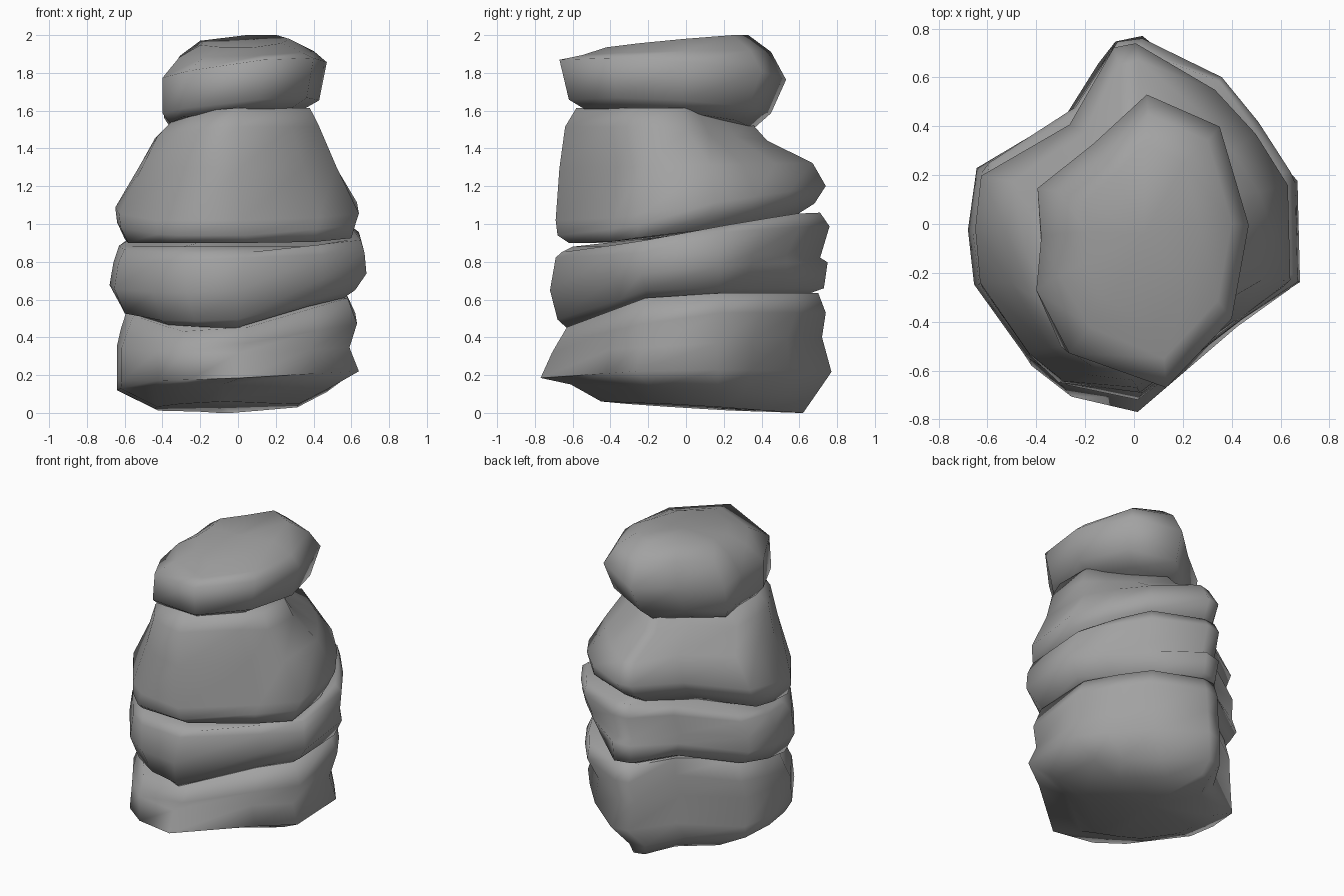
import bpy, bmesh, math
from mathutils import Vector

cube = bpy.data.objects.get("Cube")
if cube:
    bpy.data.objects.remove(cube, do_unlink=True)

stone_grey = bpy.data.materials.new("stone_grey")
stone_grey.use_nodes = True
grey = (0.36, 0.36, 0.36, 1)
stone_grey.diffuse_color = grey
bsdf = stone_grey.node_tree.nodes["Principled BSDF"]
bsdf.inputs["Base Color"].default_value = grey
bsdf.inputs["Roughness"].default_value = 0.9

# Plan outlines, counter-clockwise from the right-hand front corner
POINTED = [(.42, -.39), (.64, -.25), (.63, .16), (.48, .3), (.27, .5), (.04, .77),
           (-.08, .74), (-.25, .46), (-.62, .23), (-.65, -.03), (-.63, -.26),
           (-.43, -.56), (-.22, -.68), (-.02, -.77)]
BROAD = [(.44, -.42), (.66, -.25), (.65, .2), (.52, .43), (.38, .62), (.02, .76),
         (-.08, .75), (-.26, .47), (-.62, .23), (-.66, -.03), (-.63, -.26),
         (-.43, -.56), (-.33, -.69), (.06, -.71)]
NOTCHED = [(.44, -.42), (.65, -.25), (.64, .15), (.52, .42), (.38, .6), (-.01, .75),
           (-.08, .74), (-.27, .38), (-.63, .17), (-.65, -.03), (-.63, -.26),
           (-.43, -.56), (-.33, -.68), (.06, -.7)]
SMALL = [(.4, -.38), (.47, 0), (.35, .4), (.05, .53), (-.17, .33), (-.4, .15),
         (-.38, -.05), (-.4, -.25), (-.21, -.5), (.13, -.66)]
SMALL_BLUNT = [(.4, -.38), (.47, 0), (.35, .4), (.05, .53), (-.17, .33), (-.4, .15),
               (-.39, -.05), (-.41, -.28), (-.33, -.54), (.13, -.66)]


def fit(value, values, low, high):
    """Map a value from the range of values to low..high."""
    return low + (value - min(values)) / (max(values) - min(values)) * (high - low)


def stone(name, lower, upper, rings):
    """Loft from the lower to the upper outline.
    ring = x range, y range, (height, x slope, y slope), z limits."""
    bm = bmesh.new()
    loops = []
    for k, (x_range, y_range, (height, slope_x, slope_y), (floor, ceiling)) in enumerate(rings):
        blend = k / (len(rings) - 1)
        outline = [Vector(a).lerp(Vector(b), blend) for a, b in zip(lower, upper)]
        xs, ys = zip(*outline)
        loop = []
        for px, py in outline:
            x, y = fit(px, xs, *x_range), fit(py, ys, *y_range)
            z = height + slope_x * x + slope_y * y
            loop.append(bm.verts.new((x, y, max(floor, min(ceiling, z)))))
        loops.append(loop)
    n = len(lower)
    for low, high in zip(loops, loops[1:]):
        for i in range(n):
            j = (i + 1) % n
            bm.faces.new((low[i], low[j], high[j], high[i]))
    caps = [bm.faces.new(loops[0][::-1]), bm.faces.new(loops[-1])]
    bmesh.ops.poke(bm, faces=caps)
    bmesh.ops.recalc_face_normals(bm, faces=bm.faces)
    mesh = bpy.data.meshes.new(name)
    bm.to_mesh(mesh)
    bm.free()
    mesh.materials.append(stone_grey)
    obj = bpy.data.objects.new(name, mesh)
    bpy.context.collection.objects.link(obj)
    bpy.ops.object.select_all(action='DESELECT')
    obj.select_set(True)
    bpy.context.view_layer.objects.active = obj
    bpy.ops.object.shade_smooth_by_angle(angle=math.radians(85))


# Base stone, its top sloping down to the front
stone("base_stone", POINTED, BROAD, [
    ((-.44, .32), (-.45, .62), (.035, .02, -.06), (0, .1)),
    ((-.64, .48), (-.61, .68), (.12, 0, -.05), (0, .2)),
    ((-.64, .64), (-.77, .77), (.2, .04, .02), (0, .3)),
    ((-.64, .59), (-.71, .72), (.36, 0, .06), (.3, .4)),
    ((-.62, .63), (-.68, .74), (.48, .05, .17), (.37, .53)),
    ((-.58, .58), (-.63, .7), (.62, .08, .27), (.42, .635)),
])

# Second stone, tilted forwards
stone("lower_middle_stone", POINTED, BROAD, [
    ((-.56, .56), (-.63, .62), (.62, .08, .27), (.43, .62)),
    ((-.62, .62), (-.68, .73), (.63, .1, .2), (.48, .66)),
    ((-.68, .68), (-.72, .75), (.72, .06, .1), (.6, .8)),
    ((-.66, .67), (-.69, .71), (.82, .04, 0), (.7, .9)),
    ((-.63, .65), (-.66, .76), (.91, .04, .1), (.85, 1)),
    ((-.59, .6), (-.6, .71), (.93, .04, .19), (.88, 1.06)),
])

# Third stone, tapering to a ridged top with a ledge at the back
stone("upper_middle_stone", NOTCHED, POINTED, [
    ((-.6, .6), (-.62, .52), (.945, .02, .12), (.9, 1.1)),
    ((-.64, .62), (-.68, .68), (1.02, .01, .13), (.94, 1.2)),
    ((-.65, .64), (-.69, .74), (1.09, 0, .15), (1.02, 1.3)),
    ((-.52, .52), (-.67, .67), (1.31, 0, .02), (1.2, 1.4)),
    ((-.44, .43), (-.64, .43), (1.47, .06, -.07), (1.4, 1.55)),
    ((-.36, .38), (-.58, .34), (1.57, .15, -.1), (1.48, 1.615)),
])

# Top stone
stone("top_stone", SMALL_BLUNT, SMALL, [
    ((-.36, .33), (-.54, .36), (1.55, .13, -.12), (1.5, 1.61)),
    ((-.4, .43), (-.62, .45), (1.61, .1, -.06), (1.5, 1.8)),
    ((-.4, .47), (-.67, .53), (1.8, .12, -.08), (1.7, 2)),
    ((-.31, .4), (-.55, .45), (1.9, .04, .02), (1.8, 2)),
    ((-.2, .27), (-.42, .33), (1.97, .04, .09), (1.9, 2)),
])
